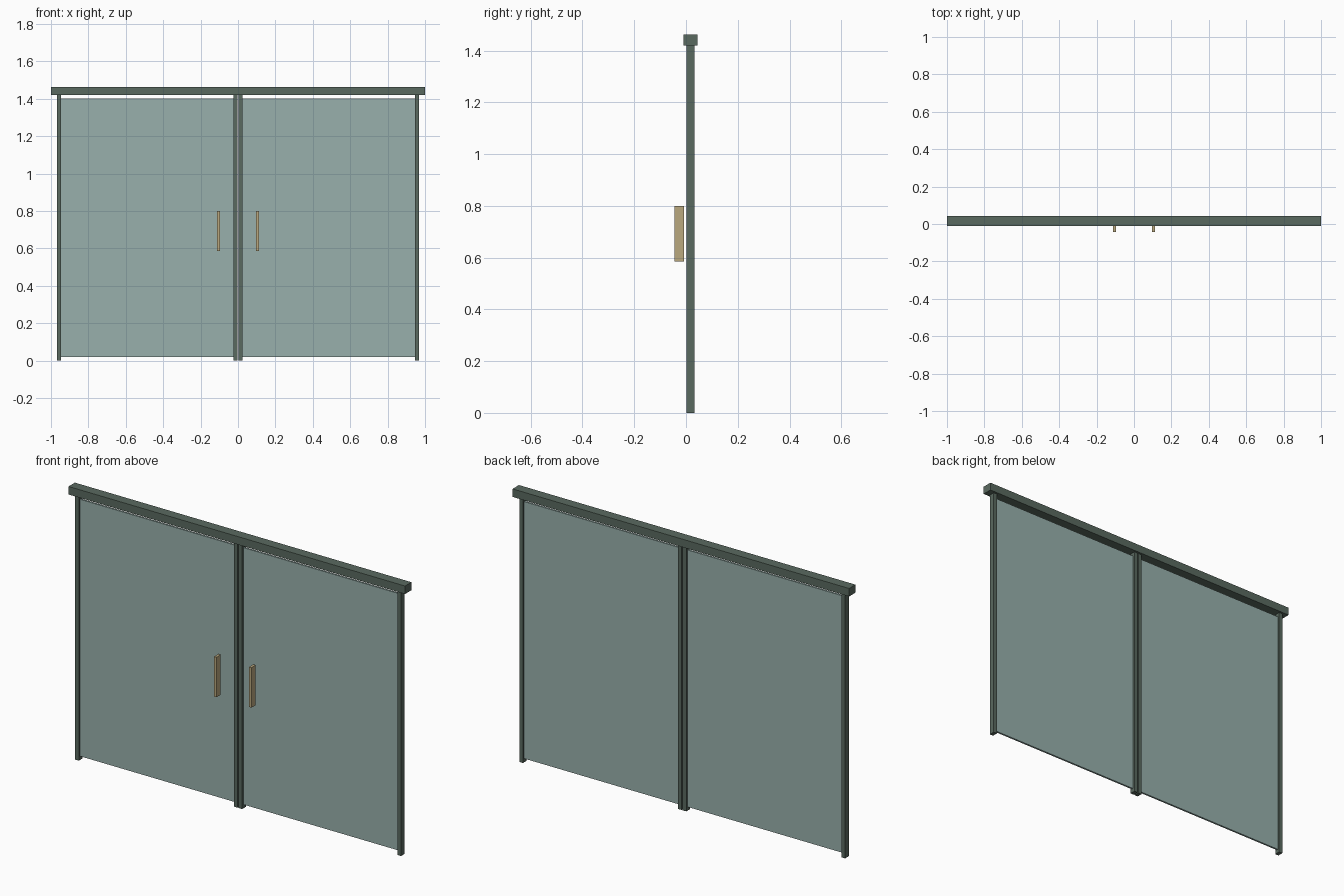
import bpy

if "Cube" in bpy.data.objects:
    bpy.data.objects.remove(bpy.data.objects["Cube"])


def make_material(name, rgb):
    m = bpy.data.materials.new(name)
    m.diffuse_color = (*rgb, 1.0)
    m.use_nodes = True
    m.node_tree.nodes["Principled BSDF"].inputs["Base Color"].default_value = m.diffuse_color
    return m


FRAME = make_material("dark green frame", (0.102, 0.144, 0.117))
GLASS = make_material("pale teal glass", (0.314, 0.434, 0.413))
BRASS = make_material("brass", (0.491, 0.392, 0.209))


def box(name, x, y, z, material):
    """Box from (min, max) ranges on each axis."""
    size = [r[1] - r[0] for r in (x, y, z)]
    centre = [(r[0] + r[1]) / 2 for r in (x, y, z)]
    bpy.ops.mesh.primitive_cube_add(size=1)
    ob = bpy.context.object
    ob.name = name
    for v in ob.data.vertices:
        v.co = [c * s for c, s in zip(v.co, size)]
    ob.location = centre
    ob.data.materials.append(material)
    return ob


# Top rail across both doors
box("top_rail", (-1, 1), (-0.01, 0.044), (1.42, 1.463), FRAME)

# Two mirrored door leaves
for side, s in (("left", -1), ("right", 1)):
    def span(a, b):
        return tuple(sorted((s * a, s * b)))

    # Glass pane set in the middle of the stiles
    box(side + "_glass", span(0.014, 0.957), (0.0115, 0.0215), (0.02, 1.40), GLASS)
    # Vertical stiles
    box(side + "_inner_stile", span(0.003, 0.024), (0.001, 0.032), (0, 1.42), FRAME)
    box(side + "_outer_stile", span(0.947, 0.968), (0.001, 0.032), (0, 1.42), FRAME)
    # Pull handle on the front
    box(side + "_handle", span(0.097, 0.111), (-0.044, -0.008), (0.585, 0.80), BRASS)
